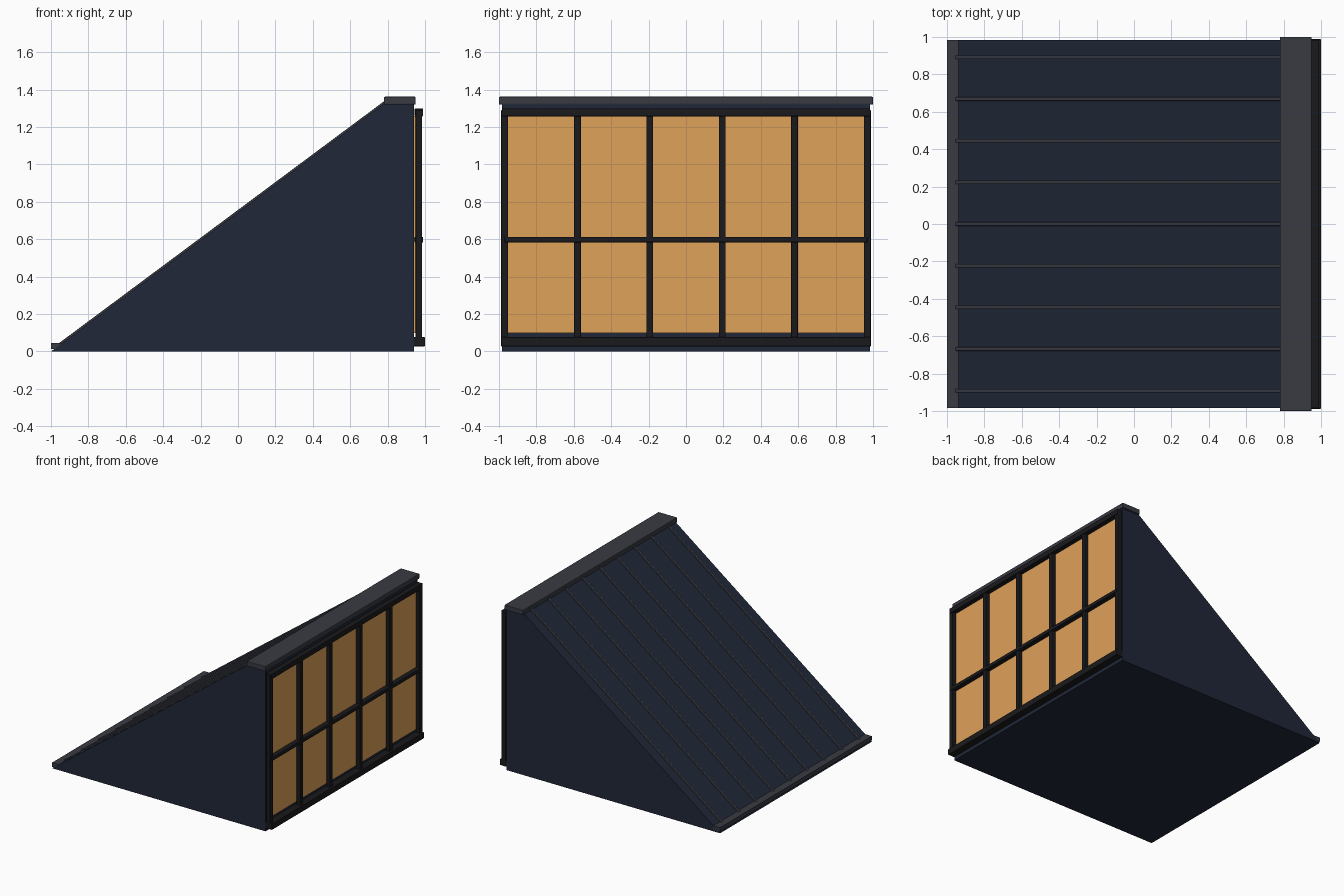
import bpy, bmesh, math
from mathutils import Matrix

if "Cube" in bpy.data.objects:
    bpy.data.objects.remove(bpy.data.objects["Cube"])


def material(name, rgb):
    m = bpy.data.materials.new(name)
    m.diffuse_color = (*rgb, 1)
    m.use_nodes = True
    m.node_tree.nodes["Principled BSDF"].inputs["Base Color"].default_value = m.diffuse_color
    return m


NAVY = material("navy_panel", (0.014, 0.020, 0.039))
SLATE = material("slate_trim", (0.040, 0.043, 0.055))
BLACK = material("black_frame", (0.010, 0.010, 0.012))
AMBER = material("amber_glass", (0.74, 0.36, 0.10))


def finish(name, bm, mat):
    bmesh.ops.recalc_face_normals(bm, faces=bm.faces)
    me = bpy.data.meshes.new(name)
    bm.to_mesh(me)
    bm.free()
    me.materials.append(mat)
    ob = bpy.data.objects.new(name, me)
    bpy.context.collection.objects.link(ob)
    return ob


def box(name, x, y, z, mat, bevel=0.0):
    """Box from (min, max) pairs, optionally with softened edges."""
    bm = bmesh.new()
    size = [b - a for a, b in (x, y, z)]
    mid = [(a + b) / 2 for a, b in (x, y, z)]
    bmesh.ops.create_cube(bm, size=1, matrix=Matrix.Translation(mid) @ Matrix.Diagonal((*size, 1)))
    ob = finish(name, bm, mat)
    if bevel:
        mod = ob.modifiers.new("soft_edges", 'BEVEL')
        mod.width, mod.segments = bevel, 2
    return ob


def prism(name, profile, y0, y1, mat):
    """Extrude an xz profile along y."""
    bm = bmesh.new()
    face = bm.faces.new([bm.verts.new((x, y0, z)) for x, z in profile])
    ext = bmesh.ops.extrude_face_region(bm, geom=[face])
    verts = [g for g in ext["geom"] if isinstance(g, bmesh.types.BMVert)]
    bmesh.ops.translate(bm, verts=verts, vec=(0, y1 - y0, 0))
    return finish(name, bm, mat)


# Wedge body with sloping roof
prism("wedge_body", [(-1, 0), (0.94, 0), (0.94, 1.325), (0.78, 1.325)], -0.985, 0.985, NAVY)

# Ridge cap and eave strip
box("ridge_cap", (0.78, 0.95), (-1, 1), (1.32, 1.362), SLATE, 0.005)
box("eave_strip", (-1, -0.935), (-0.985, 0.985), (0.012, 0.046), SLATE)

# Standing seams running down the roof
x0, z0, x1, z1 = -0.97, 0.02, 0.80, 1.337
angle = math.atan2(z1 - z0, x1 - x0)
length = math.hypot(x1 - x0, z1 - z0)
for i in range(9):
    rib = box(f"roof_seam_{i + 1}", (-length / 2, length / 2), (-0.01, 0.01), (-0.012, 0.012), SLATE, 0.004)
    rib.location = ((x0 + x1) / 2, (i - 4) * 0.2228, (z0 + z1) / 2)
    rib.rotation_euler = (0, -angle, 0)

# Glazed wall
box("window_glass", (0.935, 0.951), (-0.955, 0.955), (0.10, 1.26), AMBER)
for i in range(6):
    y = (-0.97, -0.58, -0.194, 0.194, 0.58, 0.97)[i]
    box(f"window_mullion_{i + 1}", (0.95, 0.985), (y - 0.018, y + 0.018), (0.04, 1.29), BLACK, 0.003)
box("window_top_rail", (0.945, 0.99), (-0.985, 0.985), (1.257, 1.30), BLACK, 0.004)
box("window_middle_rail", (0.945, 0.99), (-0.97, 0.97), (0.583, 0.612), BLACK, 0.004)
box("window_sill", (0.94, 1.0), (-0.988, 0.988), (0.027, 0.077), BLACK, 0.004)
